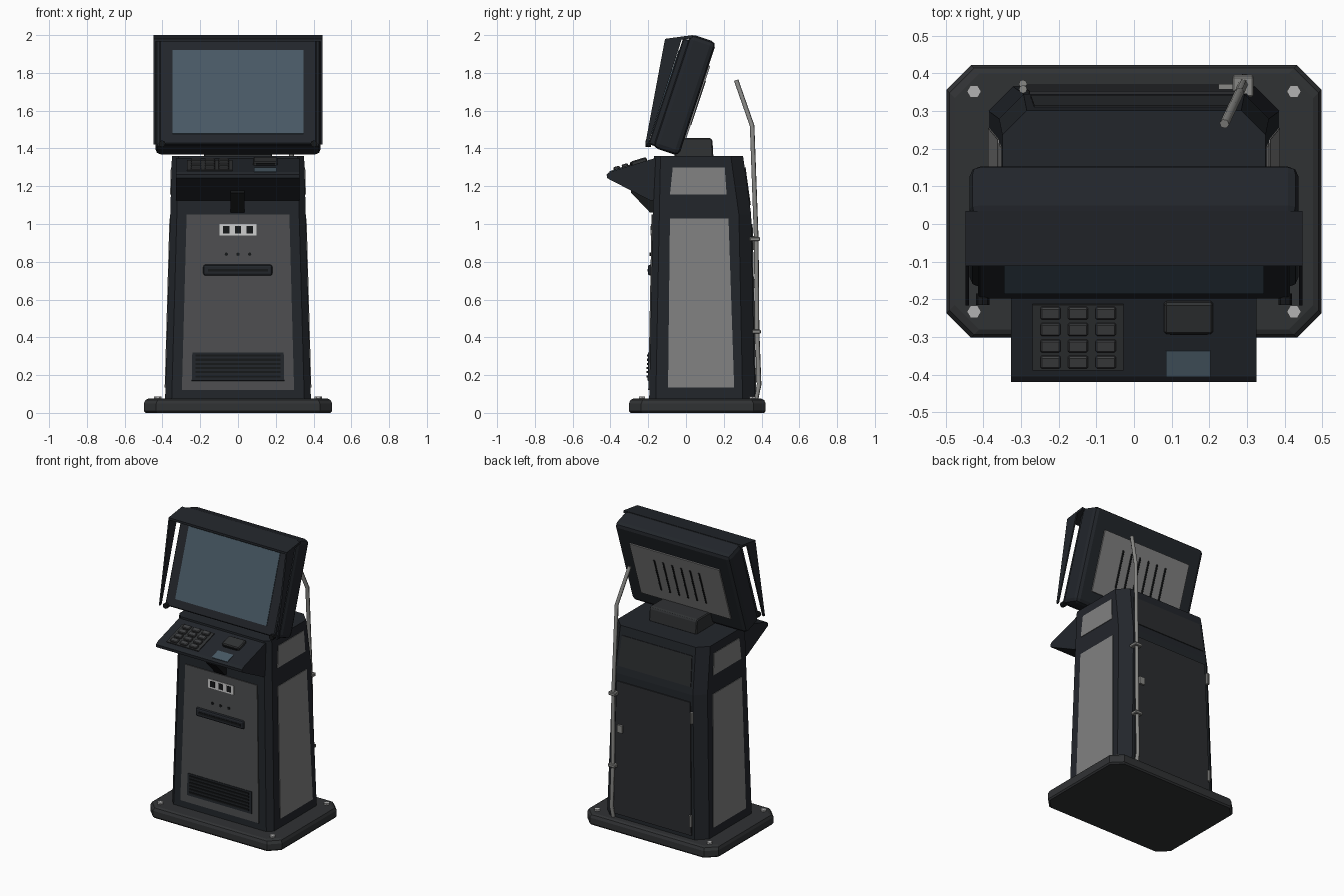
import bpy, bmesh
from math import radians, atan, pi, cos, sin
from mathutils import Matrix, Vector

if "Cube" in bpy.data.objects:
    bpy.data.objects.remove(bpy.data.objects["Cube"])

def mat(name, r, g, b):
    m = bpy.data.materials.new(name)
    m.diffuse_color = (r, g, b, 1)
    m.use_nodes = True
    m.node_tree.nodes["Principled BSDF"].inputs["Base Color"].default_value = m.diffuse_color
    return m

SHELL = mat("dark_shell", .016, .019, .024)
BLACK = mat("black", .008, .009, .01)
BASE = mat("base_grey", .03, .032, .034)
DOOR = mat("door_grey", .024, .026, .029)
FRONT = mat("front_grey", .075, .077, .08)
SIDE = mat("side_grey", .22, .22, .22)
METAL = mat("metal", .25, .25, .24)
BRIGHT = mat("bright_metal", .45, .45, .45)
WHITE = mat("label_white", .65, .65, .63)
GLASS = mat("screen_glass", .065, .1, .13)
KEY = mat("key_grey", .05, .052, .055)

def finish(name, bm, m, matrix=None, bevel=0, seg=1):
    bmesh.ops.recalc_face_normals(bm, faces=bm.faces)
    me = bpy.data.meshes.new(name)
    bm.to_mesh(me)
    bm.free()
    me.materials.append(m)
    ob = bpy.data.objects.new(name, me)
    bpy.context.collection.objects.link(ob)
    if matrix:
        ob.matrix_world = matrix
    if bevel:
        b = ob.modifiers.new("bevel", 'BEVEL')
        b.width, b.segments = bevel, seg
        b.limit_method, b.angle_limit = 'ANGLE', radians(30)
    return ob

def loft(name, rings, m, **kw):
    bm = bmesh.new()
    vs = [[bm.verts.new(p) for p in r] for r in rings]
    n = len(vs[0])
    for a, b in zip(vs, vs[1:]):
        for i in range(n):
            bm.faces.new((a[i], a[(i + 1) % n], b[(i + 1) % n], b[i]))
    bm.faces.new(vs[0])
    bm.faces.new(vs[-1])
    return finish(name, bm, m, **kw)

def prism(name, prof, x0, x1, m, **kw):
    return loft(name, [[(x, y, z) for y, z in prof] for x in (x0, x1)], m, **kw)

def box(name, x, y, z, m, **kw):
    return prism(name, [(y[0], z[0]), (y[1], z[0]), (y[1], z[1]), (y[0], z[1])], x[0], x[1], m, **kw)

def slab(name, pts, t, m, **kw):
    p = [Vector(q) for q in pts]
    n = (p[1] - p[0]).cross(p[3] - p[0]).normalized() * t
    return loft(name, [[q - n * .5 for q in p], [q + n for q in p]], m, **kw)

def rod(name, loc, r, h, m, sides=6, rot=None):
    ring = lambda z: [(r * cos(2 * pi * i / sides), r * sin(2 * pi * i / sides), z) for i in range(sides)]
    return loft(name, [ring(-h / 2), ring(h / 2)], m, matrix=Matrix.Translation(loc) @ (rot or Matrix()))

# cabinet dimensions as functions of height
def hw(z): return .386 - .036 * (z - .07) / 1.29
def yf(z): return -.195 + .025 * (z - .07) / 1.29
def yb(z): return .365 - .02 * (z - .07) / .98 if z < 1.05 else .345 - .043 * (z - 1.05) / .31

# base plate with cut corners and hex bolts
def octagon(z, d=0):
    x, y0, y1, c = .498 - d, -.302 + d, .422 - d, .065
    return [(-x + c, y0, z), (x - c, y0, z), (x, y0 + c, z), (x, y1 - c, z),
            (x - c, y1, z), (-x + c, y1, z), (-x, y1 - c, z), (-x, y0 + c, z)]
loft("base_plate", [octagon(0, .008), octagon(.01), octagon(.05), octagon(.068, .008), octagon(.075, .022)], BASE)
for sx in (-1, 1):
    for y in (-.233, .352):
        rod("base_bolt", (sx * .425, y, .078), .019, .016, BRIGHT)

# tapered cabinet with chamfered corners
def ring(z):
    h, f, b, c, k = hw(z), yf(z), yb(z), .035, .065
    return [(-h + c, f, z), (h - c, f, z), (h, f + c, z), (h, b - k, z),
            (h - k, b, z), (-h + k, b, z), (-h, b - k, z), (-h, f + c, z)]
loft("cabinet", [ring(z) for z in (.06, 1.05, 1.36)], SHELL)

# side panels
for sx in (-1, 1):
    for nm, z0, z1, a0, b0, a1, b1 in (("side_panel", .135, 1.03, -.095, .255, -.085, .225),
                                       ("upper_side_panel", 1.155, 1.3, -.085, .215, -.07, .205)):
        p = [(sx * hw(z0), a0, z0), (sx * hw(z0), b0, z0), (sx * hw(z1), b1, z1), (sx * hw(z1), a1, z1)]
        slab(nm, p, .004 * sx, SIDE)

# front and back panels
def facing(name, f, z0, z1, w0, w1, t, m, **kw):
    return slab(name, [(-w0, f(z0), z0), (w0, f(z0), z0), (w1, f(z1), z1), (-w1, f(z1), z1)], t, m, **kw)
facing("front_panel", yf, .12, 1.05, .297, .272, .006, FRONT)
facing("back_door", yb, .1, 1.0, .3, .278, -.007, DOOR)
facing("upper_back_panel", yb, 1.1, 1.3, .275, .265, -.005, DOOR)

# front vent with louvres
facing("front_vent", yf, .17, .32, .245, .242, .01, SHELL)
for i in range(6):
    z = .188 + i * .022
    box("vent_louvre", (-.225, .225), (yf(z) - .016, yf(z)), (z, z + .011), BLACK)

# label plate with three pictogram squares, status lamps, ticket slot
facing("label_plate", yf, .94, 1.0, .098, .098, .009, WHITE)
for x in (-.062, 0, .062):
    box("label_mark", (x - .017, x + .017), (yf(.97) - .011, yf(.97)), (.95, .99), BLACK)
    rod("status_lamp", (x, yf(.84) - .006, .84), .009, .012, BLACK, 8, Matrix.Rotation(pi / 2, 4, 'X'))
box("slot_bezel", (-.184, .182), (-.202, -.17), (.727, .785), SHELL, bevel=.012, seg=2)
box("slot_lip", (-.16, .16), (-.205, -.19), (.748, .762), BLACK)

# door hinges and latch
for z in (.2, .9):
    rod("door_hinge", (-.295, yb(z) + .01, z), .011, .075, METAL, 8)
box("door_latch", (.225, .262), (.345, .372), (.66, .71), METAL)

# keypad console and its bracket
prism("console", [(-.418, 1.243), (-.42, 1.262), (-.405, 1.275), (-.17, 1.347), (-.16, 1.347),
                  (-.16, 1.125), (-.19, 1.125), (-.405, 1.236)], -.327, .325, SHELL)
prism("console_bracket", [(-.17, 1.06), (-.19, 1.06), (-.29, 1.165), (-.29, 1.2), (-.17, 1.2)], -.04, .035, BLACK)
slope = atan(.306)
def on_console(name, x0, x1, y0, y1, h, m, **kw):
    yc, d = (y0 + y1) / 2, (y1 - y0) / 2 / cos(slope)
    M = Matrix.Translation((0, yc, 1.275 + .306 * (yc + .405))) @ Matrix.Rotation(slope, 4, 'X')
    return box(name, (x0, x1), (-d, d), (-.008, h), m, matrix=M, **kw)
on_console("keypad_plate", -.27, -.028, -.388, -.213, .006, BASE)
for x in (-.222, -.149, -.075):
    for y in (-.234, -.277, -.321, -.364):
        on_console("key", x - .027, x + .027, y - .016, y + .016, .018, KEY, bevel=.004)
on_console("card_reader", .08, .21, -.288, -.205, .02, BASE, bevel=.006)
on_console("card_slot", .095, .195, -.292, -.28, .012, BLACK)
on_console("console_display", .085, .203, -.405, -.336, .004, GLASS)

# monitor mount on the cabinet top
prism("monitor_mount", [(-.06, 1.355), (.145, 1.355), (.14, 1.445), (.13, 1.455), (-.02, 1.455), (-.06, 1.42)],
      -.18, .18, BASE, bevel=.006)

# tilted monitor
T = Matrix.Translation((0, -.205, 1.415)) @ Matrix.Rotation(radians(-18.3), 4, 'X')
box("monitor_shell", (-.437, .437), (.03, .176), (0, .634), SHELL, matrix=T, bevel=.028, seg=2)
box("monitor_bezel", (-.415, .415), (.002, .06), (.01, .6), SHELL, matrix=T, bevel=.006)
box("screen", (-.346, .346), (-.002, .02), (.066, .533), GLASS, matrix=T)
box("monitor_back_panel", (-.34, .34), (.16, .184), (.1, .505), SIDE, matrix=T)
for i in range(6):
    x = (i - 2.5) * .068
    box("back_vent_slot", (x - .012, x + .012), (.17, .187), (.17, .43), BLACK, matrix=T, bevel=.008)

# sun hood, side fins and fin knobs
prism("sun_hood", [(-.112, 1.98), (.035, 2.0), (.035, 1.984), (-.112, 1.965)], -.448, .448, SHELL)
for sx in (-1, 1):
    prism("side_fin", [(-.112, 1.975), (-.02, 1.987), (-.2, 1.425), (-.216, 1.42)], sx * .438, sx * .448, SHELL)
    rod("fin_knob", (sx * .402, -.2, 1.425), .018, .03, BLACK, 8, Matrix.Rotation(pi / 2, 4, 'X'))

# bent cable pole with clamps
cu = bpy.data.curves.new("cable_pole", 'CURVE')
cu.dimensions = '3D'
cu.bevel_depth, cu.bevel_resolution, cu.use_fill_caps = .013, 1, True
path = [(.29, .37, .07), (.293, .387, .15), (.29, .376, .44), (.29, .372, .92), (.28, .35, 1.52), (.24, .266, 1.76)]
sp = cu.splines.new('POLY')
sp.points.add(len(path) - 1)
for p, c in zip(sp.points, path):
    p.co = (*c, 1)
cu.materials.append(METAL)
pole = bpy.data.objects.new("cable_pole", cu)
bpy.context.collection.objects.link(pole)
bpy.context.view_layer.objects.active = pole
pole.select_set(True)
bpy.ops.object.convert(target='MESH')
for z, y in ((.43, .376), (.92, .372)):
    box("pole_clamp", (.262, .317), (y - .035, y + .02), (z - .011, z + .011), METAL, bevel=.004)
